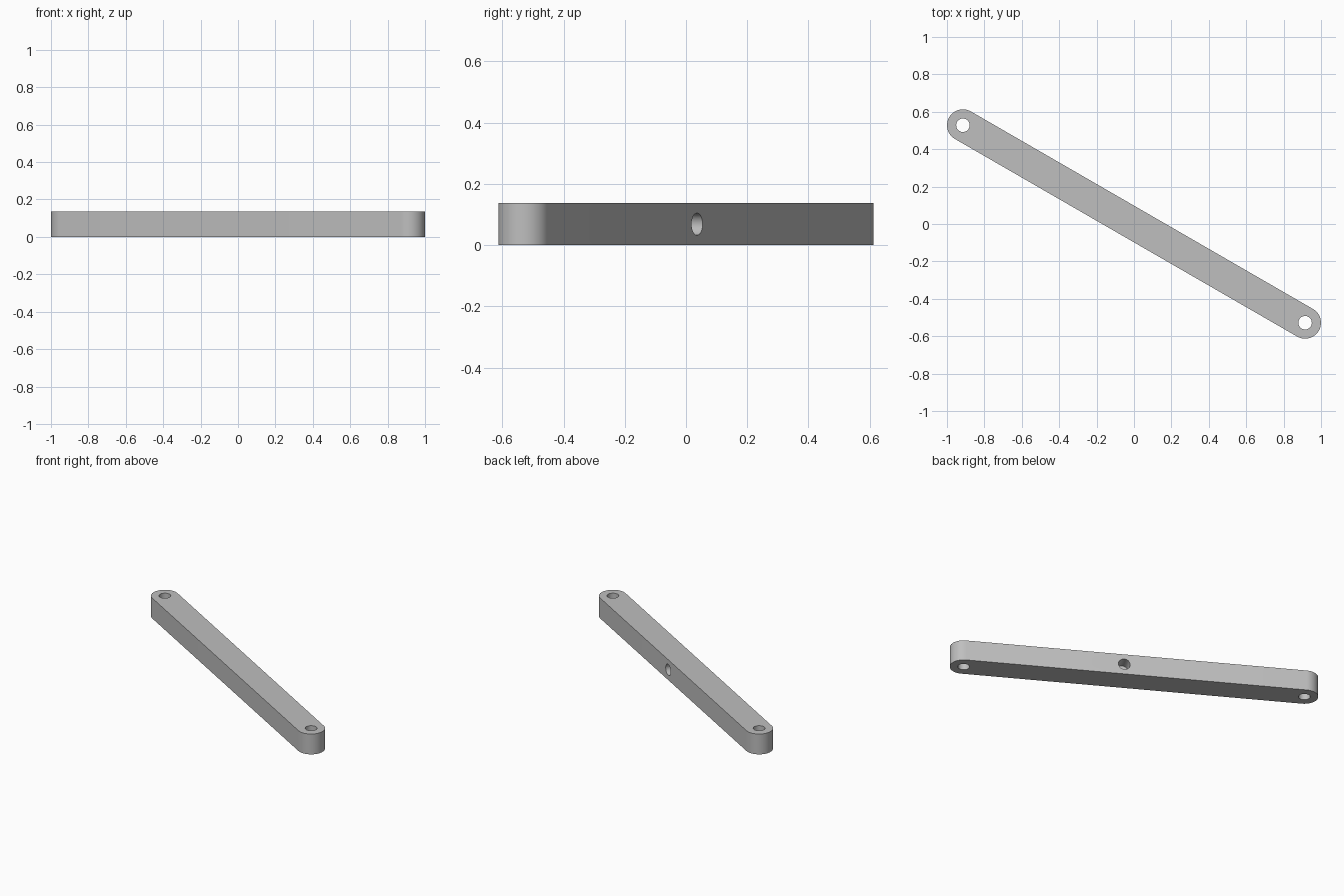
import bpy, bmesh, math
from mathutils import Matrix, Vector

cube = bpy.data.objects.get("Cube")
if cube:
    bpy.data.objects.remove(cube, do_unlink=True)

HALF = 1.056       # centre of the bar to each pin hole
RADIUS = 0.085     # half width and end rounding
HEIGHT = 0.137
HOLE = 0.036       # radius of every hole
TILT = Matrix.Rotation(math.radians(-30), 4, "Z")

metal = bpy.data.materials.new("light_grey_metal")
metal.use_nodes = True
grey = (0.52, 0.52, 0.52, 1)
metal.diffuse_color = grey
metal.node_tree.nodes["Principled BSDF"].inputs["Base Color"].default_value = grey


def make_object(name, bm):
    bmesh.ops.recalc_face_normals(bm, faces=bm.faces)
    mesh = bpy.data.meshes.new(name)
    bm.to_mesh(mesh)
    bm.free()
    mesh.materials.append(metal)
    obj = bpy.data.objects.new(name, mesh)
    bpy.context.collection.objects.link(obj)
    return obj


def drill(name, centre, length, turn=Matrix()):
    """Cylindrical cutter placed in the bar's own axes."""
    bm = bmesh.new()
    bmesh.ops.create_cone(bm, cap_ends=True, segments=48, radius1=HOLE, radius2=HOLE,
                          depth=length, matrix=TILT @ Matrix.Translation(centre) @ turn)
    obj = make_object(name, bm)
    obj.hide_render = True
    return obj


# Bar: rounded-end outline pulled up to its height
bm = bmesh.new()
steps = 32
outline = []
for side in (1, -1):
    for i in range(steps + 1):
        a = -math.pi / 2 + math.pi * i / steps
        point = Vector((HALF + RADIUS * math.cos(a), RADIUS * math.sin(a), 0))
        outline.append(bm.verts.new(TILT @ Vector((side * point.x, side * point.y, 0))))
base = bm.faces.new(outline)
top = bmesh.ops.extrude_face_region(bm, geom=[base])["geom"]
bmesh.ops.translate(bm, vec=(0, 0, HEIGHT),
                    verts=[v for v in top if isinstance(v, bmesh.types.BMVert)])
bar = make_object("link_bar", bm)

# Pin holes through both ends, and a blind hole in the back side
mid = HEIGHT / 2
cutters = [drill("left_pin_cutter", (HALF, 0, mid), 0.4),
           drill("right_pin_cutter", (-HALF, 0, mid), 0.4),
           drill("side_hole_cutter", (0.075, RADIUS, mid), 2 * RADIUS,
                 Matrix.Rotation(math.pi / 2, 4, "X"))]

bpy.ops.object.select_all(action="DESELECT")
bar.select_set(True)
bpy.context.view_layer.objects.active = bar
for cutter in cutters:
    cut = bar.modifiers.new(cutter.name, "BOOLEAN")
    cut.operation = "DIFFERENCE"
    cut.solver = "EXACT"
    cut.object = cutter
    bpy.ops.object.modifier_apply(modifier=cut.name)
    bpy.data.objects.remove(cutter, do_unlink=True)

bpy.ops.object.shade_smooth_by_angle(angle=math.radians(30))
